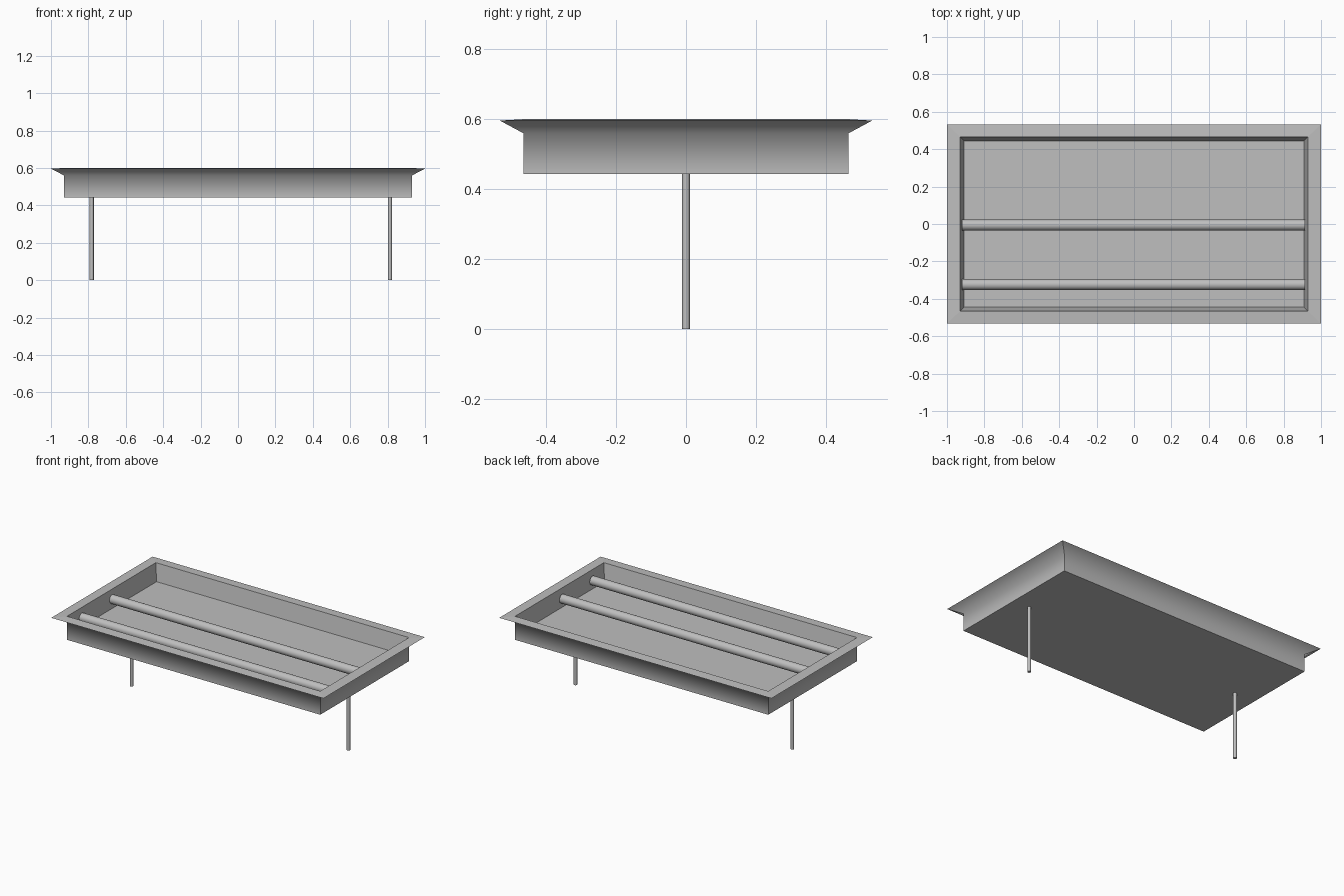
import bpy
import bmesh
from math import pi

cube = bpy.data.objects.get("Cube")
if cube:
    bpy.data.objects.remove(cube, do_unlink=True)

# Single painted metal colour
grey = bpy.data.materials.new("light grey")
grey.use_nodes = True
colour = (0.52, 0.52, 0.52, 1)
grey.diffuse_color = colour
grey.node_tree.nodes["Principled BSDF"].inputs["Base Color"].default_value = colour


def tray(name, sections, soft_ring):
    """Skin a stack of rectangles (half x, half y, z); one ring stays soft."""
    bm = bmesh.new()
    rings = [[bm.verts.new((sx * hx, sy * hy, z))
              for sx, sy in ((-1, -1), (1, -1), (1, 1), (-1, 1))]
             for hx, hy, z in sections]
    for low, high in zip(rings, rings[1:]):
        for i in range(4):
            j = (i + 1) % 4
            bm.faces.new((low[i], low[j], high[j], high[i]))
    bm.faces.new(rings[0][::-1])
    bm.faces.new(rings[-1])
    bmesh.ops.recalc_face_normals(bm, faces=bm.faces)
    for face in bm.faces:
        face.smooth = True
    soft = set(rings[soft_ring])
    for edge in bm.edges:
        edge.smooth = all(v in soft for v in edge.verts)
    mesh = bpy.data.meshes.new(name)
    bm.to_mesh(mesh)
    bm.free()
    mesh.materials.append(grey)
    obj = bpy.data.objects.new(name, mesh)
    bpy.context.collection.objects.link(obj)
    return obj


def rod(name, radius, length, centre, sides, rotation=(0, 0, 0)):
    bpy.ops.mesh.primitive_cylinder_add(vertices=sides, radius=radius, depth=length,
                                        location=centre, rotation=rotation)
    obj = bpy.context.object
    obj.name = name
    obj.data.materials.append(grey)
    bpy.ops.object.shade_smooth_by_angle(angle=pi / 3)
    return obj


# Housing: outer wall, flared rim, sloping inner wall and recessed floor
tray("housing", [
    (0.93, 0.465, 0.443),
    (0.93, 0.465, 0.56),
    (1.0, 0.532, 0.596),
    (0.93, 0.466, 0.6),
    (0.91, 0.445, 0.487),
], soft_ring=1)

# Two long lamp tubes across the recess
for name, y in (("middle_tube", -0.006), ("front_tube", -0.324)):
    rod(name, 0.029, 1.835, (-0.003, y, 0.541), 32, (0, pi / 2, 0))

# Two thin support rods
for name, x in (("right_rod", -0.782), ("left_rod", 0.812)):
    rod(name, 0.011, 0.45, (x, 0, 0.225), 16)
